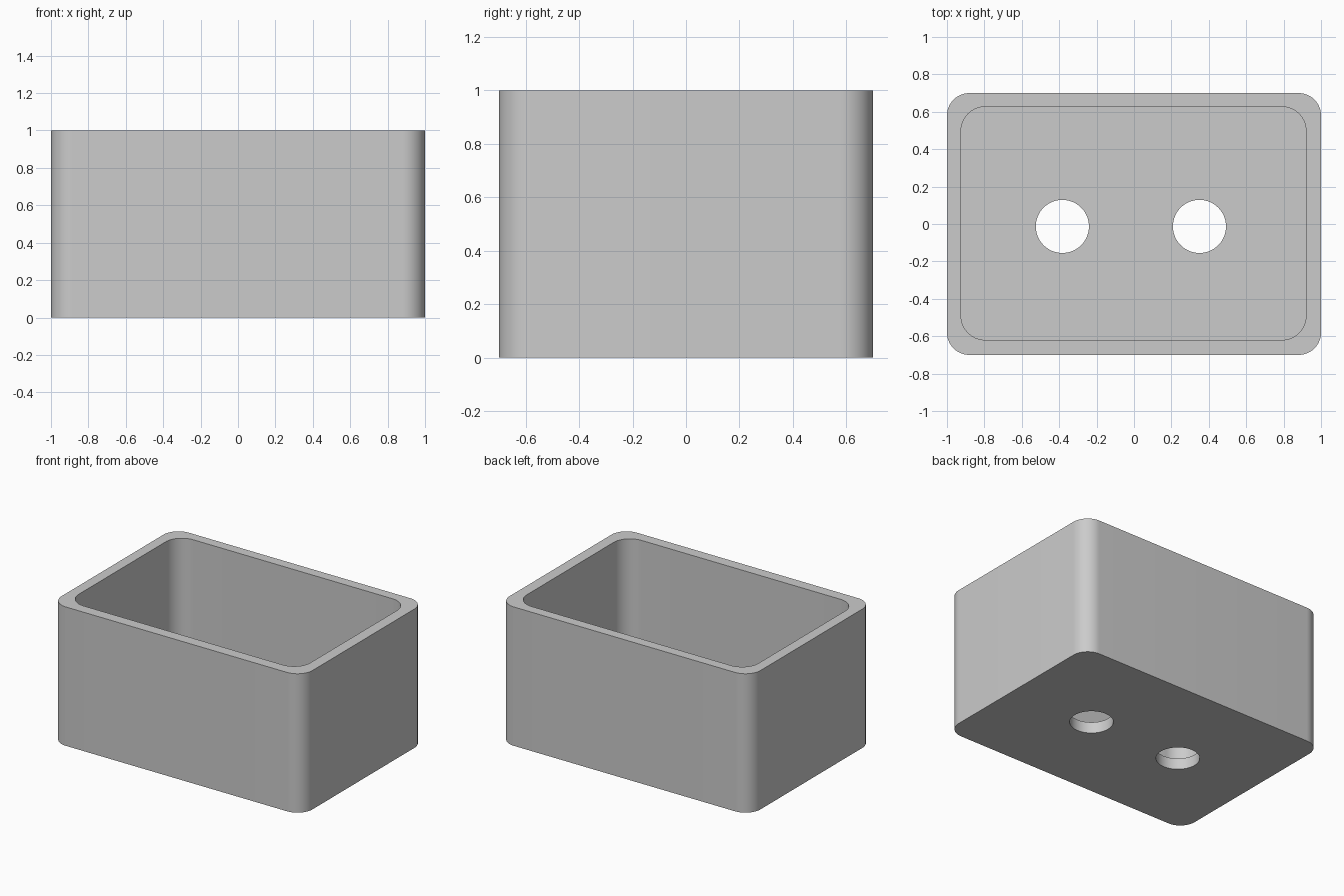
import bpy
import bmesh
from math import cos, sin, pi, radians

cube = bpy.data.objects.get("Cube")
if cube:
    bpy.data.objects.remove(cube, do_unlink=True)

grey = bpy.data.materials.new("light grey")
grey.use_nodes = True
colour = (0.6, 0.6, 0.6, 1)
grey.diffuse_color = colour
grey.node_tree.nodes["Principled BSDF"].inputs["Base Color"].default_value = colour


def rounded_rectangle(x0, x1, y0, y1, r, steps=16):
    """Counter-clockwise outline with four arc corners."""
    centres = [(x1 - r, y1 - r), (x0 + r, y1 - r), (x0 + r, y0 + r), (x1 - r, y0 + r)]
    return [(cx + r * cos((q + i / steps) * pi / 2), cy + r * sin((q + i / steps) * pi / 2))
            for q, (cx, cy) in enumerate(centres) for i in range(steps + 1)]


def circle(cx, cy, r, steps=64):
    return [(cx + r * cos(2 * pi * i / steps), cy + r * sin(2 * pi * i / steps))
            for i in range(steps)]


def prism(name, outline, z0, z1):
    """Extrude a closed outline upwards."""
    bm = bmesh.new()
    base = bm.faces.new([bm.verts.new((x, y, z0)) for x, y in outline])
    top = bmesh.ops.extrude_face_region(bm, geom=[base])["geom"]
    bmesh.ops.translate(bm, vec=(0, 0, z1 - z0),
                        verts=[v for v in top if isinstance(v, bmesh.types.BMVert)])
    bmesh.ops.recalc_face_normals(bm, faces=bm.faces)
    mesh = bpy.data.meshes.new(name)
    bm.to_mesh(mesh)
    bm.free()
    mesh.materials.append(grey)
    obj = bpy.data.objects.new(name, mesh)
    bpy.context.collection.objects.link(obj)
    return obj


# Outer block with rounded vertical corners
box = prism("open_box", rounded_rectangle(-1, 1, -0.7, 0.7, 0.12), 0, 1)

# Cavity and the two floor holes
cutters = [
    prism("cavity_cutter", rounded_rectangle(-0.925, 0.92, -0.62, 0.627, 0.13), 0.08, 1.2),
    prism("left_hole_cutter", circle(0.35, -0.013, 0.142), -0.2, 0.3),
    prism("right_hole_cutter", circle(-0.383, -0.013, 0.142), -0.2, 0.3),
]
bpy.ops.object.select_all(action="DESELECT")
bpy.context.view_layer.objects.active = box
box.select_set(True)
for cutter in cutters:
    cut = box.modifiers.new(cutter.name, "BOOLEAN")
    cut.operation = "DIFFERENCE"
    cut.solver = "EXACT"
    cut.object = cutter
    bpy.ops.object.modifier_apply(modifier=cut.name)
    bpy.data.objects.remove(cutter, do_unlink=True)

# Smooth rounded corners, crisp rims
bpy.ops.object.shade_smooth_by_angle(angle=radians(30))
